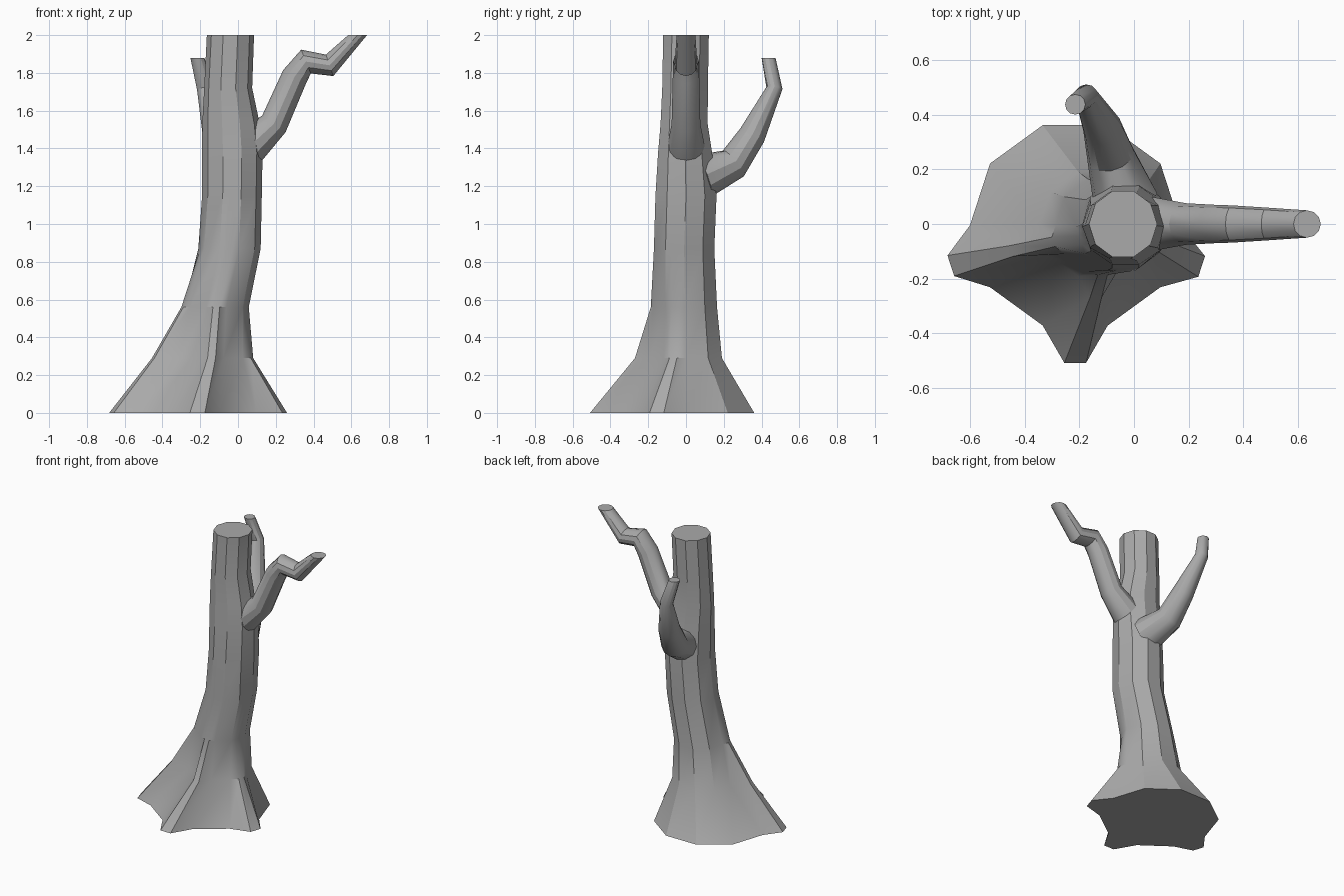
import bpy
import bmesh
from math import cos, sin, pi, radians
from mathutils import Vector

cube = bpy.data.objects.get("Cube")
if cube:
    bpy.data.objects.remove(cube, do_unlink=True)

bark = bpy.data.materials.new("grey_bark")
bark.use_nodes = True
GREY = (0.4, 0.4, 0.4, 1)
bark.diffuse_color = GREY
bark.node_tree.nodes["Principled BSDF"].inputs["Base Color"].default_value = GREY


def loft(name, rings):
    """Skin a list of equal-length closed rings and cap both ends."""
    bm = bmesh.new()
    loops = [[bm.verts.new(p) for p in ring] for ring in rings]
    n = len(loops[0])
    for a, b in zip(loops, loops[1:]):
        for i in range(n):
            j = (i + 1) % n
            bm.faces.new((a[i], a[j], b[j], b[i]))
    bm.faces.new(loops[0][::-1])
    bm.faces.new(loops[-1])
    bmesh.ops.recalc_face_normals(bm, faces=bm.faces)
    mesh = bpy.data.meshes.new(name)
    bm.to_mesh(mesh)
    bm.free()
    mesh.materials.append(bark)
    obj = bpy.data.objects.new(name, mesh)
    bpy.context.collection.objects.link(obj)
    bpy.ops.object.select_all(action='DESELECT')
    obj.select_set(True)
    bpy.context.view_layer.objects.active = obj
    bpy.ops.object.shade_smooth_by_angle(angle=radians(30))
    return obj


def trunk_ring(z, cx, cy, rx, ry, left=0, front=0, right=0):
    """Ten-sided ring whose three root edges are pushed outward."""
    corners = [Vector((cx + rx * cos(k * pi / 5), cy + ry * sin(k * pi / 5), z))
               for k in range(10)]
    push = {5: left, 7: front, 9: right}
    ring = []
    for k, p in enumerate(corners):
        ring.append(p)
        if k in push:
            q = corners[(k + 1) % 10]
            a = (k + 0.5) * pi / 5
            out = Vector((cos(a), sin(a), 0)) * push[k]
            ring += [p.lerp(q, 1 / 3) + out, p.lerp(q, 2 / 3) + out]
    return ring


def branch(name, path, radii, sides=12):
    """Tapering bent tube with a level cut at the tip."""
    pts = [Vector(p) for p in path]
    rings = []
    for i, (p, r) in enumerate(zip(pts, radii)):
        if i == len(pts) - 1:
            t = Vector((0, 0, 1))
        elif i == 0:
            t = (pts[1] - p).normalized()
        else:
            t = ((p - pts[i - 1]).normalized() + (pts[i + 1] - p).normalized()).normalized()
        # a fixed side axis keeps the rings from twisting
        side = Vector((0, 1, 0)) if name == "left_branch" else Vector((1, 0, 0))
        u = (side - t * side.dot(t)).normalized()
        v = t.cross(u)
        rings.append([p + r * (u * cos(2 * pi * k / sides) + v * sin(2 * pi * k / sides))
                      for k in range(sides)])
    return loft(name, rings)


# Trunk with flared roots
loft("trunk", [trunk_ring(*s) for s in (
    (0, -.215, -.005, .385, .385, .112, .137, .12),
    (.29, -.14, 0, .205, .2, .13, .08, .03),
    (.56, -.115, -.005, .172, .178, .025, .012),
    (.87, -.045, -.01, .165, .168),
    (1.15, -.032, 0, .158, .17),
    (1.38, -.03, -.005, .16, .15),
    (1.53, -.037, -.01, .152, .131),
    (1.72, -.052, -.005, .127, .127),
    (2, -.04, 0, .125, .127))])

# Crooked branch on the left side
branch("left_branch",
       [(.06, 0, 1.41), (.19, 0, 1.53), (.3, 0, 1.78), (.36, 0, 1.86), (.485, 0, 1.84), (.633, 0, 2)],
       [.1, .076, .07, .068, .06, .05])

# Upward-curving branch at the back
branch("back_branch",
       [(-.03, .08, 1.25), (-.085, .25, 1.32), (-.115, .35, 1.47), (-.175, .468, 1.72), (-.215, .437, 1.88)],
       [.12, .088, .072, .043, .037])
